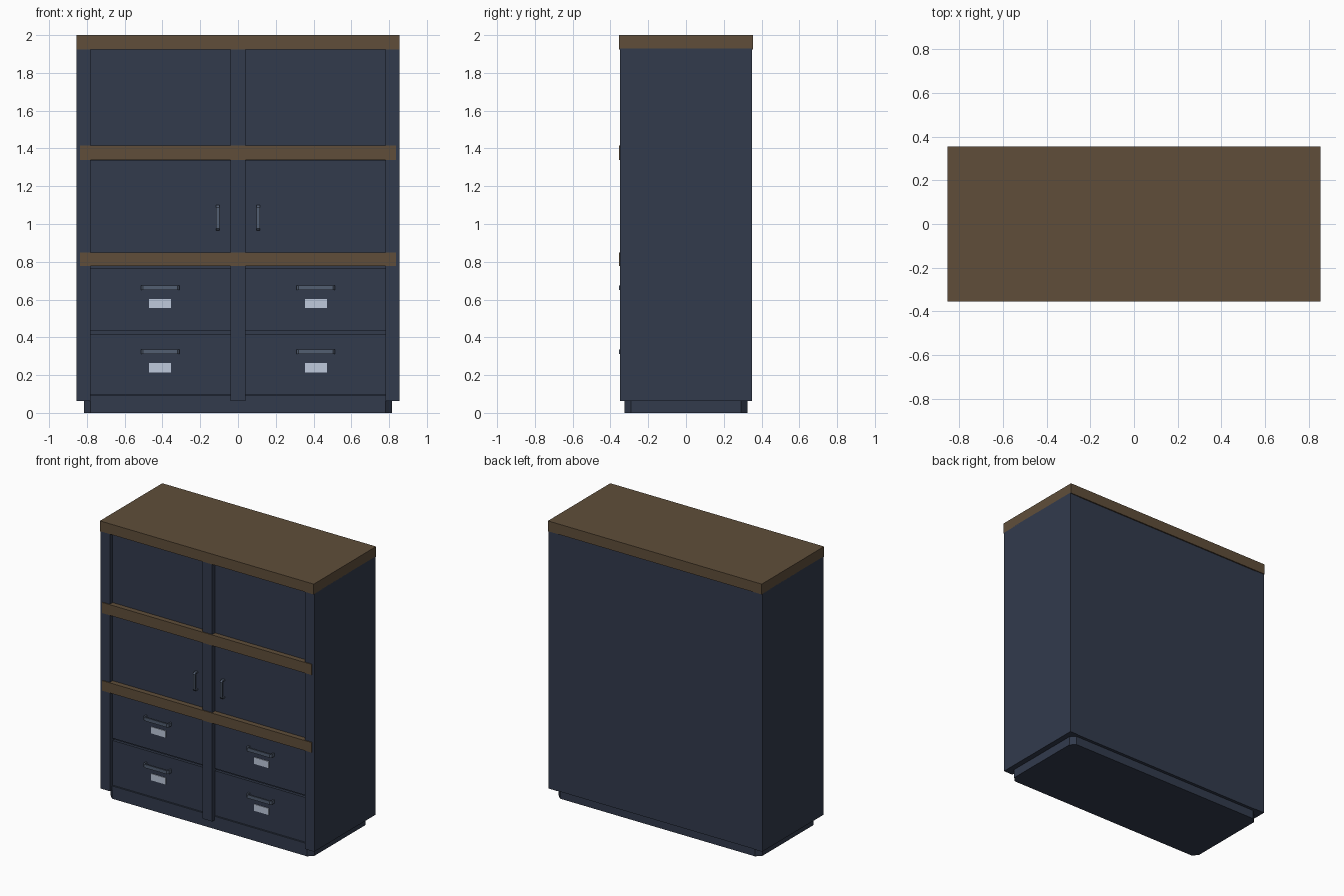
import bpy, bmesh

cube = bpy.data.objects.get("Cube")
if cube:
    bpy.data.objects.remove(cube, do_unlink=True)


def material(name, color):
    m = bpy.data.materials.new(name)
    m.use_nodes = True
    m.diffuse_color = (*color, 1)
    m.node_tree.nodes["Principled BSDF"].inputs["Base Color"].default_value = (*color, 1)
    return m


NAVY = material("navy paint", (0.032, 0.043, 0.073))
WOOD = material("brown wood", (0.116, 0.076, 0.042))
STEEL = material("grey steel", (0.085, 0.112, 0.165))
PAPER = material("pale label", (0.52, 0.59, 0.72))


def finish(name, bm, mat):
    bmesh.ops.recalc_face_normals(bm, faces=bm.faces[:])
    mesh = bpy.data.meshes.new(name)
    bm.to_mesh(mesh)
    bm.free()
    mesh.materials.append(mat)
    obj = bpy.data.objects.new(name, mesh)
    bpy.context.collection.objects.link(obj)
    return obj


def box(name, mat, x, y, z):
    """Box from (low, high) pairs on each axis."""
    bm = bmesh.new()
    bmesh.ops.create_cube(bm, size=1)
    for v in bm.verts:
        v.co = [r[0] if c < 0 else r[1] for c, r in zip(v.co, (x, y, z))]
    return finish(name, bm, mat)


def prism(name, mat, points, direction):
    """Extrude a flat polygon along a direction."""
    bm = bmesh.new()
    face = bm.faces.new([bm.verts.new(p) for p in points])
    new = bmesh.ops.extrude_face_region(bm, geom=[face])["geom"]
    bmesh.ops.translate(bm, vec=direction,
                        verts=[g for g in new if isinstance(g, bmesh.types.BMVert)])
    return finish(name, bm, mat)


def handle(name, cx, cz, length, width, front, vertical=False):
    """Bracket pull with slanted ends, open behind the bar."""
    h, t, slant = length / 2, 0.010, 0.012
    back = PANEL
    outer = [(-h, back), (-h, front + slant), (-h + slant, front),
             (h - slant, front), (h, front + slant), (h, back)]
    inner = [(h - t, back), (h - t, front + slant), (h - slant - t / 2, front + t),
             (-h + slant + t / 2, front + t), (-h + t, front + slant), (-h + t, back)]
    w = width / 2
    if vertical:
        points = [(cx - w, y, cz + a) for a, y in outer + inner]
        return prism(name, STEEL, points, (width, 0, 0))
    points = [(cx + a, y, cz - w) for a, y in outer + inner]
    return prism(name, STEEL, points, (0, 0, width))


PANEL = -0.318          # front plane of doors and drawers
FRAME = 0.35            # half depth of the frame
IN, OUT = 0.78, 0.855   # inner and outer edge of the side walls

# Plinth with clipped corners
px, py, c = 0.815, 0.325, 0.035
plinth = [(px, py - c), (px - c, py), (c - px, py), (-px, py - c),
          (-px, c - py), (c - px, -py), (px - c, -py), (px, c - py)]
prism("plinth", NAVY, [(x, y, 0) for x, y in plinth], (0, 0, 0.092))

# Carcass
for side, s in (("right", -1), ("left", 1)):
    box(side + "_wall", NAVY, sorted((s * IN, s * OUT)), (-FRAME, FRAME), (0.063, 1.93))
box("back_panel", NAVY, (-IN, IN), (0.30, 0.347), (0.063, 1.93))
box("inner_body", NAVY, (-IN, IN), (PANEL + 0.02, 0.30), (0.063, 1.93))
box("centre_stile", NAVY, (-0.039, 0.039), (-FRAME, PANEL + 0.02), (0.063, 1.93))

# Wooden top and rails
box("top_slab", WOOD, (-OUT, OUT), (-0.356, 0.356), (1.925, 2.0))
box("upper_rail", WOOD, (-0.837, 0.837), (-0.356, 0.29), (1.338, 1.415))
box("lower_rail", WOOD, (-0.837, 0.837), (-0.356, 0.29), (0.777, 0.85))

# Doors, drawers and their fittings
for side, s in (("right", -1), ("left", 1)):
    span = sorted((s * 0.039, s * IN))
    mid = s * 0.412
    box(side + "_upper_door", NAVY, span, (PANEL, -0.29), (1.415, 1.925))
    box(side + "_lower_door", NAVY, span, (PANEL, -0.29), (0.85, 1.335))
    handle(side + "_door_handle", s * 0.108, 1.032, 0.135, 0.018, -0.349, True)
    for level, z0, z1 in (("lower", 0.095, 0.418), ("upper", 0.434, 0.765)):
        name = side + "_" + level + "_drawer"
        box(name, NAVY, span, (PANEL, -0.29), (z0, z1))
        handle(name + "_handle", mid, z0 + 0.228, 0.205, 0.025, -0.356)
        box(name + "_label", PAPER, (mid - 0.058, mid + 0.058),
            (PANEL - 0.005, PANEL), (z0 + 0.12, z0 + 0.168))
